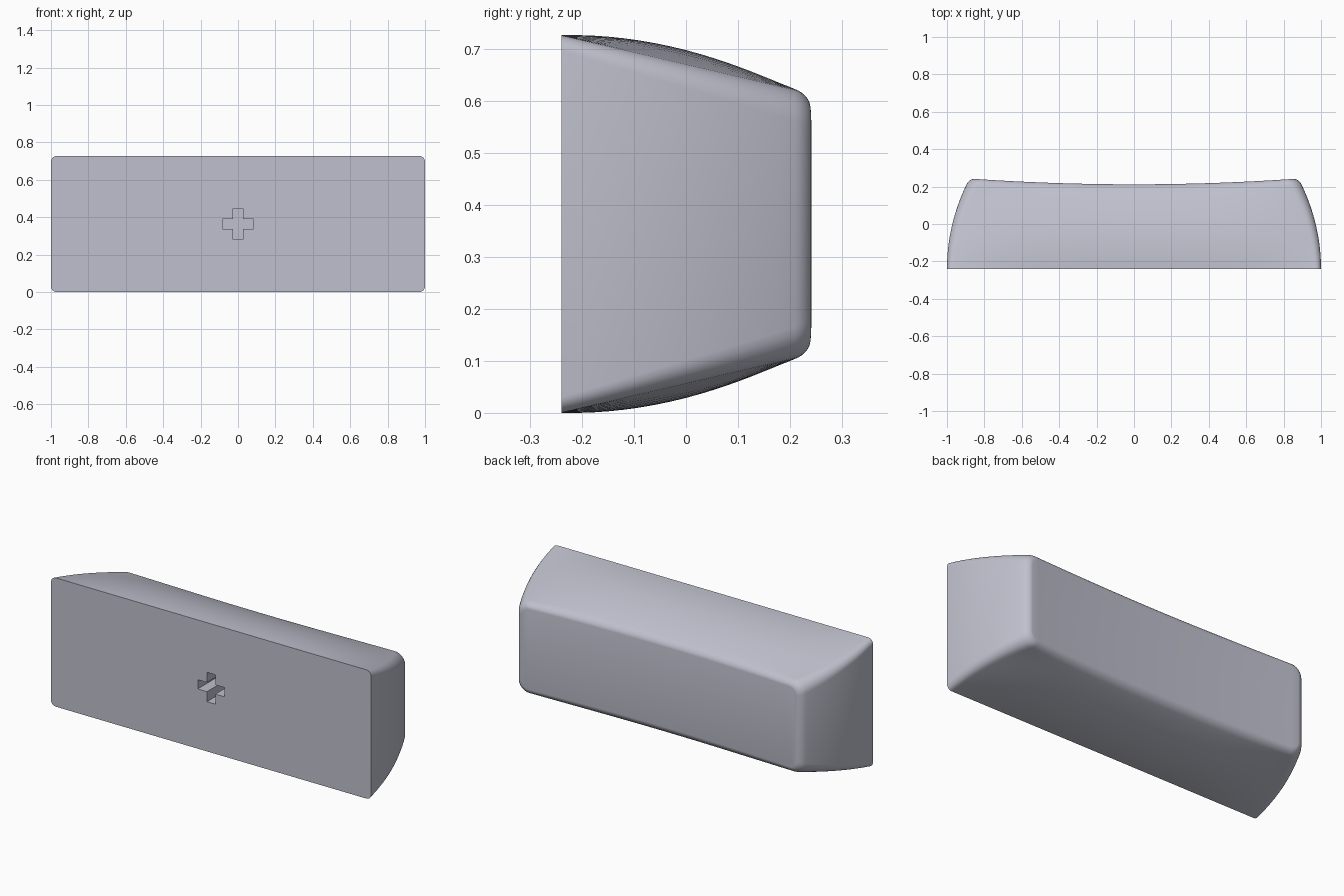
import bpy, bmesh, math

old = bpy.data.objects.get("Cube")
if old:
    bpy.data.objects.remove(old, do_unlink=True)

BASE_Y, MID_Z = -0.24, 0.3635
COLOUR = (0.52, 0.53, 0.61, 1)

mat = bpy.data.materials.new("cool grey plastic")
mat.use_nodes = True
mat.diffuse_color = COLOUR
mat.node_tree.nodes["Principled BSDF"].inputs["Base Color"].default_value = COLOUR


def make_object(name, bm):
    bmesh.ops.recalc_face_normals(bm, faces=bm.faces)
    mesh = bpy.data.meshes.new(name)
    bm.to_mesh(mesh)
    bm.free()
    mesh.materials.append(mat)
    obj = bpy.data.objects.new(name, mesh)
    bpy.context.collection.objects.link(obj)
    return obj


def half_ring(s, inset):
    """Upper half of a rounded section at depth fraction s, from +x to -x."""
    swell = 0.12 * s * (1 - s)
    hx = 1 - 0.12 * s + swell - inset
    hz = MID_Z - 0.111 * s - inset
    r = max(0.03 + 0.035 * s - inset, 0.01)
    corner = [(hx - r + r * math.cos(a), hz - r + r * math.sin(a))
              for a in (math.pi / 2 * i / 6 for i in range(7))]
    span = []
    for i in range(1, 24):
        u = math.cos(math.pi * i / 24)
        span.append((u * (hx - r), hz + swell * (1 - u ** 4)))
    points = corner + span + [(-x, z) for x, z in reversed(corner)]
    # The far end is dished along its length
    return [(x, BASE_Y + s * (0.452 + 0.031 * (x / 0.88) ** 2), z) for x, z in points]


# Tapered body with swelling sides, then a rounded rim
sections = [(0.93 * i / 14, 0) for i in range(15)]
for i in range(1, 7):
    a = math.pi / 2 * i / 6
    sections.append((0.93 + 0.07 * math.sin(a), 0.026 * (1 - math.cos(a))))

bm = bmesh.new()
rings = []
for s, inset in sections:
    half = half_ring(s, inset)
    upper = [bm.verts.new((x, y, MID_Z + z)) for x, y, z in half]
    lower = [bm.verts.new((x, y, MID_Z - z)) for x, y, z in half]
    rings.append((upper, lower))

for (up_a, low_a), (up_b, low_b) in zip(rings, rings[1:]):
    loop_a, loop_b = up_a + low_a[::-1], up_b + low_b[::-1]
    n = len(loop_a)
    for i in range(n):
        j = (i + 1) % n
        bm.faces.new((loop_a[i], loop_a[j], loop_b[j], loop_b[i]))

# Flat mounting face and dished outer face
up, low = rings[0]
bm.faces.new(up + low[::-1])
up, low = rings[-1]
for i in range(len(up) - 1):
    bm.faces.new((up[i], up[i + 1], low[i + 1], low[i]))
body = make_object("key_body", bm)

# Cross-shaped socket in the mounting face
bm = bmesh.new()
arm, thick = 0.083, 0.026
outline = []
for k in range(4):
    c, s = round(math.cos(k * math.pi / 2)), round(math.sin(k * math.pi / 2))
    for x, z in ((arm, -thick), (arm, thick), (thick, thick)):
        outline.append((c * x - s * z, s * x + c * z))
face = bm.faces.new([bm.verts.new((x, BASE_Y - 0.05, MID_Z + z)) for x, z in outline])
ext = bmesh.ops.extrude_face_region(bm, geom=[face], use_keep_orig=True)
bmesh.ops.translate(bm, vec=(0, 0.21, 0),
                    verts=[v for v in ext["geom"] if isinstance(v, bmesh.types.BMVert)])
cutter = make_object("socket_cutter", bm)
cutter.hide_render = True

cut = body.modifiers.new("socket", "BOOLEAN")
cut.operation = "DIFFERENCE"
cut.solver = "EXACT"
cut.object = cutter
bpy.ops.object.select_all(action="DESELECT")
body.select_set(True)
bpy.context.view_layer.objects.active = body
bpy.ops.object.modifier_apply(modifier=cut.name)
bpy.data.objects.remove(cutter, do_unlink=True)
bpy.ops.object.shade_smooth_by_angle(angle=math.radians(35))
